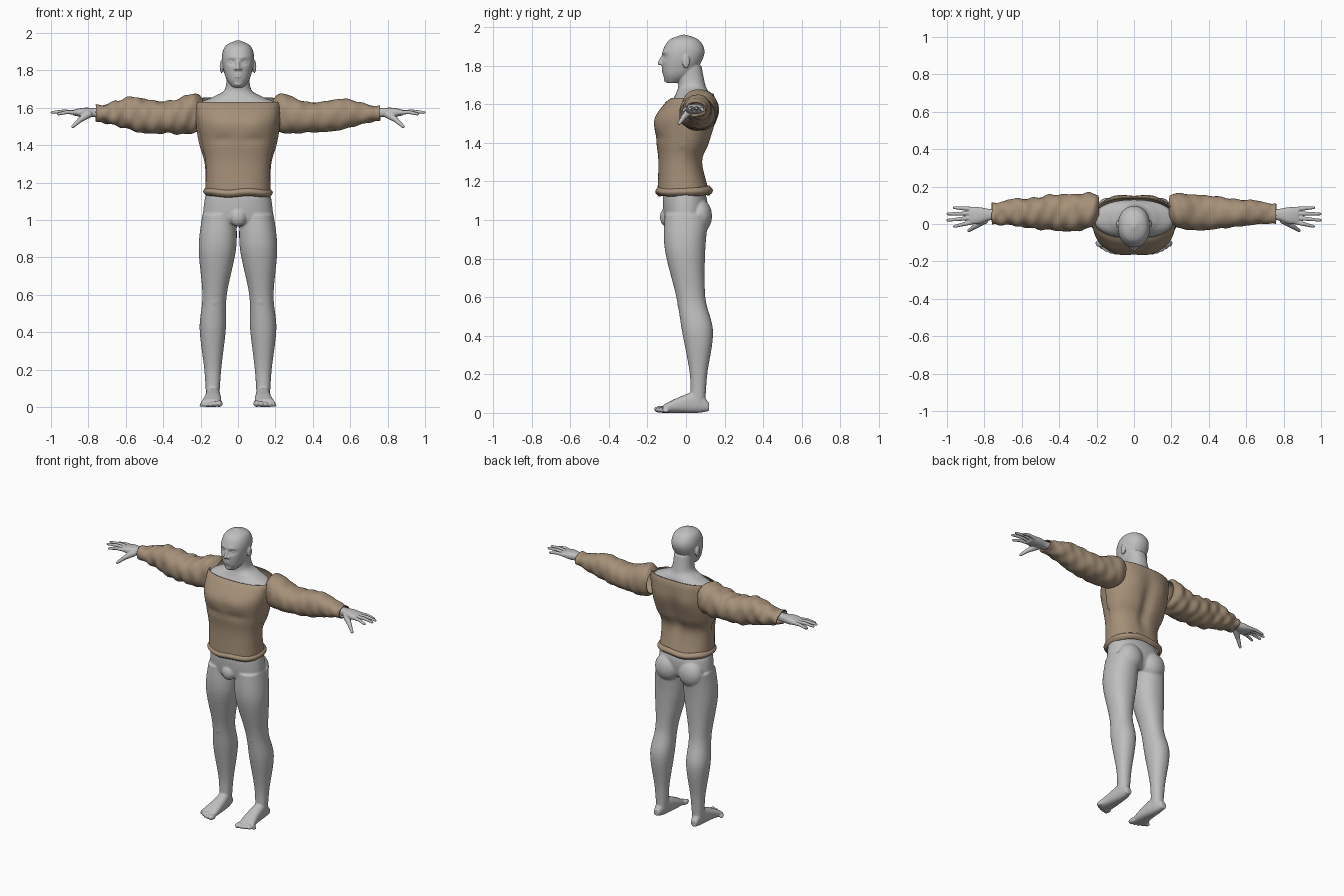
import bpy
import bmesh
from math import atan2, copysign, cos, exp, pi, sin, tau
from mathutils import Matrix, Vector

if "Cube" in bpy.data.objects:
    bpy.data.objects.remove(bpy.data.objects["Cube"])


def material(name, *rgb):
    mat = bpy.data.materials.new(name)
    mat.use_nodes = True
    mat.diffuse_color = (*rgb, 1)
    for node in mat.node_tree.nodes:
        if node.type == 'BSDF_PRINCIPLED':
            node.inputs["Base Color"].default_value = (*rgb, 1)
    return mat


skin = material("plain grey", .52, .52, .52)
cloth = material("tan cloth", .38, .28, .19)


def smooth_rows(rows, steps):
    """Catmull-Rom interpolation that passes through every row."""
    rows = [Vector(row) for row in rows]
    padded = [rows[0], *rows, rows[-1]]
    for before, start, end, after in zip(padded, padded[1:], padded[2:], padded[3:]):
        leave, arrive = (end - before) / 2, (after - start) / 2
        for step in range(steps):
            t = step / steps
            blend = t * t * (3 - 2 * t)
            yield (start.lerp(end, blend) + leave * t * (1 - t) ** 2
                   - arrive * t * t * (1 - t))
    yield rows[-1]


def loft(bm, axis, rows, shape=None, power=2.2, caps=True, sides=64, steps=8):
    """Skin over sections: position along the axis, then low and high of both other axes."""
    rings = []
    for along, low_a, high_a, low_b, high_b in smooth_rows(rows, steps):
        ring = []
        for side in range(sides):
            angle = tau * side / sides
            u, v = (copysign(abs(w) ** (2 / power), w) for w in (cos(angle), sin(angle)))
            a = (low_a + high_a + (high_a - low_a) * u) / 2
            b = (low_b + high_b + (high_b - low_b) * v) / 2
            point = Vector({'x': (along, a, b), 'y': (a, along, b), 'z': (a, b, along)}[axis])
            if shape:
                shape(point)
            ring.append(bm.verts.new(point))
        rings.append(ring)
    for ring, following in zip(rings, rings[1:]):
        for side in range(sides):
            bm.faces.new((ring[side - 1], ring[side], following[side], following[side - 1]))
    if caps:
        bm.faces.new(rings[0])
        bm.faces.new(rings[-1])


def even(*rows):
    """Sections symmetric in x: height, half width, front, back."""
    return [(height, -half, half, front, back) for height, half, front, back in rows]


def blob(bm, centre, radii):
    bmesh.ops.create_icosphere(bm, subdivisions=3, radius=1,
                               matrix=Matrix.Translation(centre) @ Matrix.Diagonal((*radii, 1)))


def limb(bm, start, end, start_radius, end_radius, count=12):
    for i in range(count):
        t = i / (count - 1)
        radius = start_radius + (end_radius - start_radius) * t
        blob(bm, Vector(start).lerp(Vector(end), t), (radius, radius, radius))


def mirror(bm):
    copy = bmesh.ops.duplicate(bm, geom=bm.verts[:] + bm.edges[:] + bm.faces[:])
    for item in copy["geom"]:
        if isinstance(item, bmesh.types.BMVert):
            item.co.x *= -1


def finish(name, bm, mat):
    bmesh.ops.recalc_face_normals(bm, faces=bm.faces[:])
    for face in bm.faces:
        face.smooth = True
    mesh = bpy.data.meshes.new(name)
    bm.to_mesh(mesh)
    bm.free()
    mesh.materials.append(mat)
    obj = bpy.data.objects.new(name, mesh)
    bpy.context.scene.collection.objects.link(obj)
    return obj


def finish_body(name, bm, voxel):
    """Fuse overlapping volumes into one soft surface."""
    obj = finish(name, bm, skin)
    fuse = obj.modifiers.new("fuse", 'REMESH')
    fuse.mode = 'VOXEL'
    fuse.voxel_size = voxel
    fuse.use_smooth_shade = True
    soften = obj.modifiers.new("soften", 'SMOOTH')
    soften.iterations = 3


def finish_cloth(name, bm):
    thicken = finish(name, bm, cloth).modifiers.new("thicken", 'SOLIDIFY')
    thicken.thickness = .006
    thicken.offset = 0


def bell(value, centre, width):
    return exp(-((value - centre) / width) ** 2)


# Head, neck and bare shoulders
def face_shape(point):
    if point.y < -.03:
        side = abs(point.x)
        socket = bell(side, .035, .02) * bell(point.z, 1.845, .013)
        brow = bell(side, .03, .03) * bell(point.z, 1.87, .01)
        point.y += .014 * socket - .005 * brow


bm = bmesh.new()
ear, eye, nostril = (.088, 0, 1.82), (.034, -.1, 1.845), (.013, -.125, 1.81)
blob(bm, ear, (.01, .02, .035))
blob(bm, eye, (.014, .012, .01))
blob(bm, nostril, (.01, .01, .01))
mirror(bm)
loft(bm, 'z', even((1.71, .03, -.1, -.04), (1.76, .065, -.12, .04), (1.86, .086, -.123, .095),
                   (1.93, .068, -.09, .07), (1.96, .01, -.02, 0)), face_shape)
bridge, nose_tip = (0, -.116, 1.855), (0, -.137, 1.812)
limb(bm, bridge, nose_tip, .008, .011)
for lip_height in (1.767, 1.779):
    blob(bm, (0, -.116, lip_height), (.022, .01, .006))
blob(bm, (0, -.1, 1.73), (.024, .016, .016))
loft(bm, 'z', even((1.56, .2, -.1, .12), (1.62, .21, -.07, .13), (1.66, .13, -.05, .12),
                   (1.7, .07, -.04, .1), (1.8, .06, -.05, .08)))
finish_body("head_and_shoulders", bm, .0045)

# Pelvis, legs and feet
bm = bmesh.new()
loft(bm, 'z', [(1.03, .01, .19, -.11, .12), (.85, .01, .21, -.11, .1), (.6, .06, .19, -.05, .1),
               (.42, .065, .205, -.02, .14), (.2, .09, .18, .02, .11), (.05, .1, .17, .02, .1)])
loft(bm, 'y', [(.12, .12, .16, .01, .05), (.06, .1, .17, 0, .11),
               (-.04, .09, .18, 0, .08), (-.12, .09, .2, 0, .04)], power=2.5)
for toe in range(5):
    size = .018 - .002 * toe
    blob(bm, (.1 + .024 * toe, .002 * toe * toe - .135, size), (size, size * 1.7, size))
kneecap, buttock, crotch = (.125, -.02, .57), (.088, .07, 1.02), (0, -.1, 1.015)
blob(bm, kneecap, (.035, .025, .04))
blob(bm, buttock, (.085, .065, .09))
mirror(bm)
blob(bm, crotch, (.045, .035, .05))
loft(bm, 'z', even((1.18, .16, -.11, .08), (1.1, .18, -.12, .11),
                   (1, .185, -.11, .1), (.97, .15, -.08, .07)))
finish_body("pelvis_legs_and_feet", bm, .006)

# Hands
bm = bmesh.new()
loft(bm, 'x', [(.7, .02, .08, 1.55, 1.6), (.77, .02, .08, 1.55, 1.6),
               (.83, 0, .09, 1.55, 1.6), (.88, 0, .09, 1.56, 1.59)], power=2.5)
for finger in range(4):
    spread = finger / 3
    arch = sin(pi * spread)
    base = Vector((.865, .01 + .07 * spread, 1.575))
    tip = Vector((.96 + .04 * arch, .1 * spread - .013, 1.567 + .01 * arch))
    knuckle = base.lerp(tip, .5)
    knuckle.z += .006
    limb(bm, base, knuckle, .0125, .0105)
    limb(bm, knuckle, tip, .0105, .008)
thumb_root, thumb_joint, thumb_tip = (.8, .02, 1.565), (.845, -.01, 1.535), (.883, -.035, 1.5)
limb(bm, thumb_root, thumb_joint, .021, .014)
limb(bm, thumb_joint, thumb_tip, .014, .009)
mirror(bm)
finish_body("hands", bm, .0035)


# Shirt body: chest muscles in front, a spine groove and a wider panel behind
def shirt_shape(point):
    side = abs(point.x)
    if point.y < -.02:
        chest = bell(side, .09, .06) * bell(point.z, 1.51, .05)
        under_chest = bell(side, .08, .07) * bell(point.z, 1.43, .02)
        point.y += .006 * under_chest - .008 * chest
    else:
        point.x *= 1 + .07 * bell(point.z, 1.42, .13)
        spine = bell(side, 0, .035) * bell(point.z, 1.4, .14)
        blade = bell(side, .1, .05) * bell(point.z, 1.52, .07)
        point.y += .007 * blade - .022 * spine
        point.z += .4 * max(0, point.z - 1.57) * min(1, max(0, point.y * 10))


bm = bmesh.new()
loft(bm, 'z', even((1.14, .172, -.145, .12), (1.3, .17, -.14, .085), (1.4, .19, -.15, .12),
                   (1.52, .213, -.158, .15), (1.6, .22, -.11, .15), (1.63, .215, -.075, .14)),
     shirt_shape, power=2.4, caps=False, sides=96)
finish_cloth("shirt_body", bm)


# Rolled hem
def hem_shape(point):
    point.z += .004 * sin(point.x * 30) + .02 * point.y


bm = bmesh.new()
bulges = [(k / 6, .016 * sin(pi * k / 6)) for k in range(7)]
loft(bm, 'z', even(*[(1.13 + .04 * rise, .167 + roll, -.14 - roll, .12 + roll)
                     for rise, roll in bulges]), hem_shape, power=2.4, caps=False, steps=2)
finish_cloth("shirt_hem", bm)


# Sleeves: the right one is looser and more creased
def add_sleeve(name, sign, puff, crease):
    def sleeve_shape(point):
        x = point.x
        core = Vector((x, .06, 1.56))
        out = point - core
        angle = atan2(out.z, out.y)
        wave = sin(46 * x + 2 * angle) * sin(17 * x + angle) + sin(85 * x - 3 * angle) / 2
        flare = .15 * bell(x, .76, .015)
        out *= 1 + flare + puff * min(1, max(0, 4 * x - .9))
        point[:] = core + out + out.normalized() * crease * wave
        point.x *= sign

    bm = bmesh.new()
    loft(bm, 'x', [(.19, .01, .15, 1.5, 1.64), (.24, -.02, .16, 1.47, 1.675),
                   (.38, -.03, .15, 1.47, 1.625), (.55, -.01, .13, 1.485, 1.645),
                   (.66, 0, .12, 1.515, 1.625), (.76, .01, .1, 1.54, 1.6)],
         sleeve_shape, caps=False, steps=12)
    finish_cloth(name, bm)


add_sleeve("left_sleeve", 1, 0, .003)
add_sleeve("right_sleeve", -1, .1, .006)
